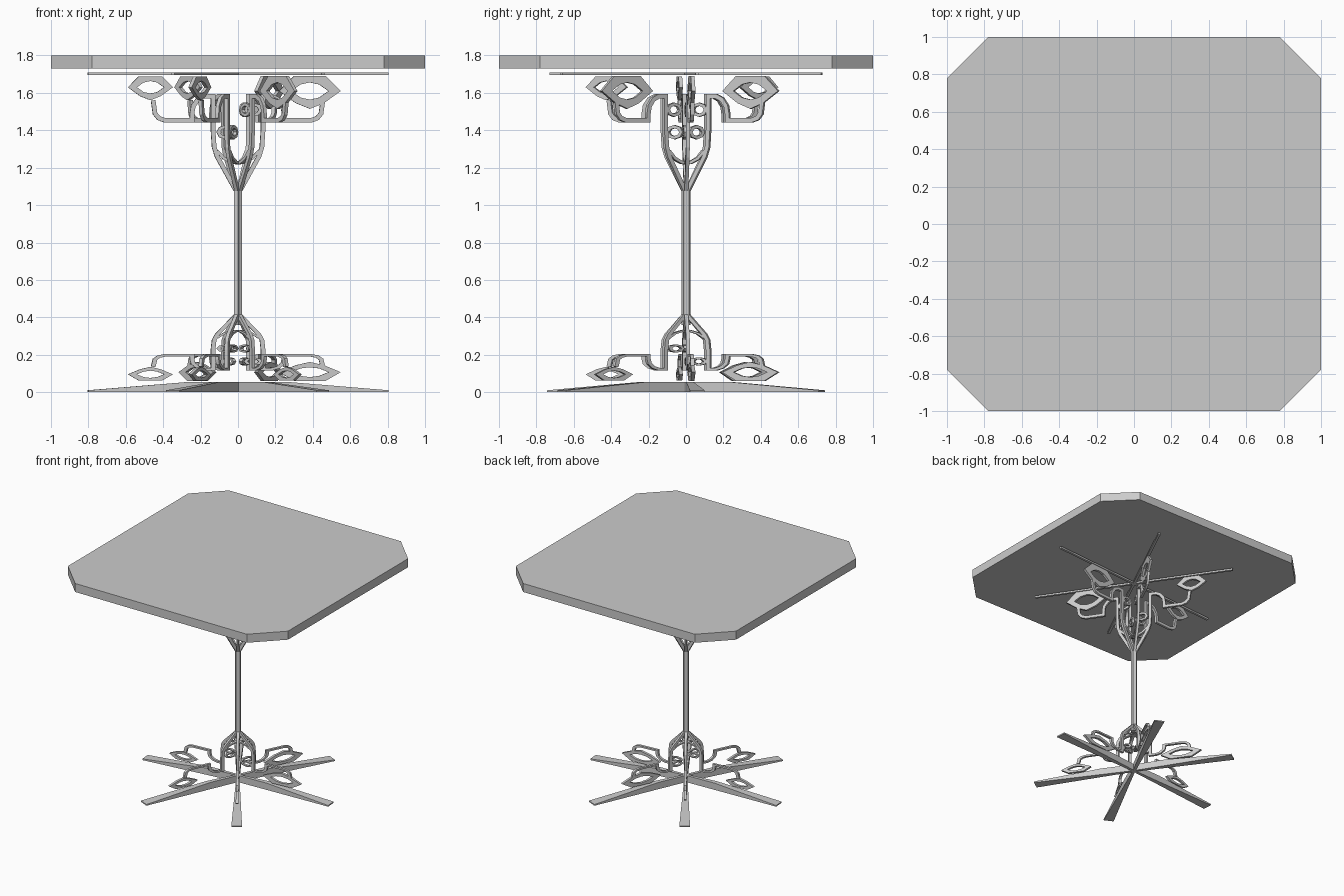
import bpy, bmesh, math
from mathutils import Vector

if "Cube" in bpy.data.objects:
    bpy.data.objects.remove(bpy.data.objects["Cube"])

TURN = 4.3          # twist of the whole pedestal, degrees
T = 0.02            # sheet thickness


def finish(bm, name, deg=0):
    bmesh.ops.recalc_face_normals(bm, faces=bm.faces)
    me = bpy.data.meshes.new(name)
    bm.to_mesh(me)
    bm.free()
    ob = bpy.data.objects.new(name, me)
    ob.rotation_euler.z = math.radians(deg)
    bpy.context.collection.objects.link(ob)
    return ob


def prism(bm, outline, z0, z1):
    n = len(outline)
    lo = [bm.verts.new((x, y, z0)) for x, y in outline]
    hi = [bm.verts.new((x, y, z1)) for x, y in outline]
    bm.faces.new(lo)
    bm.faces.new(hi)
    for i in range(n):
        j = (i + 1) % n
        bm.faces.new((lo[i], lo[j], hi[j], hi[i]))


def band(bm, a, b, place, closed):
    """Flat sheet strip between two outlines, given thickness T."""
    rings = []
    for p, q in zip(a, b):
        rings.append([bm.verts.new((*[place(c)[0]], y, place(c)[1]))
                      for c, y in ((p, -T / 2), (q, -T / 2), (q, T / 2), (p, T / 2))])
    n = len(rings)
    for i in range(n if closed else n - 1):
        r, s = rings[i], rings[(i + 1) % n]
        for k in range(4):
            bm.faces.new((r[k], r[(k + 1) % 4], s[(k + 1) % 4], s[k]))
    if not closed:
        bm.faces.new(rings[0])
        bm.faces.new(rings[-1])


def stroke(bm, pts, w, place):
    """Mitred flat ribbon along a path."""
    pts = [Vector(p) for p in pts]
    a, b = [], []
    for i, p in enumerate(pts):
        d0 = (p - pts[i - 1]).normalized() if i else (pts[1] - p).normalized()
        d1 = (pts[i + 1] - p).normalized() if i < len(pts) - 1 else d0
        t = (d0 + d1).normalized()
        n = Vector((-t.y, t.x)) * (w / 2) / max(0.5, t.dot(d0))
        a.append(p + n)
        b.append(p - n)
    band(bm, a, b, place, False)


LEAF_OUT = [(-.165, 0), (-.085, .08), (0, .08), (.085, .08), (.165, 0), (.075, -.065), (0, -.095), (-.075, -.065)]
LEAF_IN = [(-.1, 0), (-.05, .035), (0, .046), (.05, .035), (.1, 0), (.05, -.035), (0, -.046), (-.05, -.035)]
EYE_OUT = [(.05 * math.cos(i * math.pi / 4), .038 * math.sin(i * math.pi / 4)) for i in range(8)]
EYE_IN = [(x * .6, z * .55) for x, z in EYE_OUT]

FRAME = [(.012, 1.08), (.112, 1.26), (.128, 1.31), (.134, 1.40), (.134, 1.582), (.18, 1.582),
         (.215, 1.565), (.24, 1.53), (.247, 1.49), (.247, 1.453), (.39, 1.453), (.425, 1.465),
         (.445, 1.49), (.455, 1.56)]
ARCH = [(0, 1.225), (.03, 1.228), (.075, 1.25), (.112, 1.29)]


def ornament(name, deg, zmap):
    """One flat scroll panel: large leaf on the + side, small leaf on the - side."""
    bm = bmesh.new()
    for side, c, s, eye in ((1, (.385, 1.61), 1, (.08, 1.51)),
                            (-1, (.47, 1.63), .73, (.066, 1.39))):
        place = lambda p: (side * p[0], zmap(p[1]))
        stroke(bm, FRAME, .024, place)
        stroke(bm, ARCH, .016, place)
        for out, inn, o, k in ((LEAF_OUT, LEAF_IN, c, s), (EYE_OUT, EYE_IN, eye, 1)):
            band(bm, [(o[0] + x * k, o[1] + z * k) for x, z in out],
                 [(o[0] + x * k, o[1] + z * k) for x, z in inn], place, True)
    finish(bm, name, deg)


# Table top with clipped corners
bm = bmesh.new()
c = .78
prism(bm, [(-c, -1), (c, -1), (1, -c), (1, c), (c, 1), (-c, 1), (-1, c), (-1, -c)], 1.73, 1.80)
finish(bm, "table_top")

for i in range(3):
    a = TURN + 60 * i
    # Scroll panels, upper set and flattened mirrored lower set
    ornament(f"upper_scroll_{i}", a + (180 if i == 2 else 0), lambda z: z)
    ornament(f"lower_scroll_{i}", a, lambda z: .055 + .575 * (1.70 - z))

    # Column sheet
    bm = bmesh.new()
    prism(bm, [(-.022, -T / 2), (.022, -T / 2), (.022, T / 2), (-.022, T / 2)], .36, 1.12)
    finish(bm, f"column_sheet_{i}", a)

    # Thin support bar under the top
    bm = bmesh.new()
    prism(bm, [(-.805, -.01), (.805, -.01), (.805, .01), (-.805, .01)], 1.695, 1.71)
    finish(bm, f"support_bar_{i}", a)

    # Floor foot: tall and narrow in the middle, low and flared at both ends
    bm = bmesh.new()
    rings = []
    for r, h, w in ((-.805, .01, .04), (-.26, .055, .019), (0, .055, .01), (.26, .055, .019), (.805, .01, .04)):
        rings.append([bm.verts.new(p) for p in ((r, -w, 0), (r, w, 0), (r, w, h), (r, -w, h))])
    for p, q in zip(rings, rings[1:]):
        for k in range(4):
            bm.faces.new((p[k], p[(k + 1) % 4], q[(k + 1) % 4], q[k]))
    bm.faces.new(rings[0])
    bm.faces.new(rings[-1])
    finish(bm, f"foot_{i}", a)
